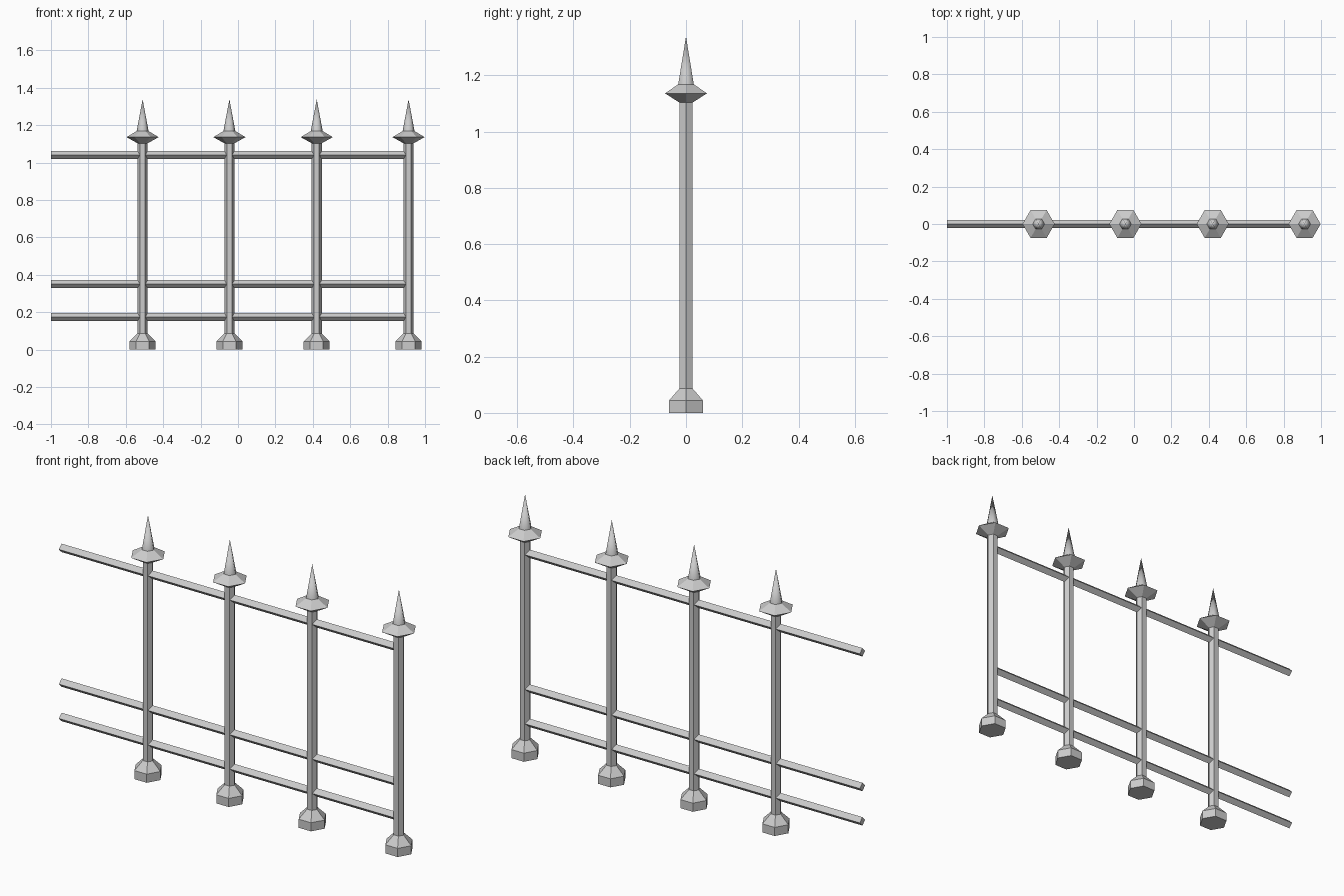
import bpy, bmesh
from math import cos, sin, pi
from mathutils import Vector, Matrix

if "Cube" in bpy.data.objects:
    bpy.data.objects.remove(bpy.data.objects["Cube"])


def make_object(name, bm, loc):
    bmesh.ops.recalc_face_normals(bm, faces=bm.faces)
    mesh = bpy.data.meshes.new(name)
    bm.to_mesh(mesh)
    bm.free()
    ob = bpy.data.objects.new(name, mesh)
    ob.location = loc
    bpy.context.collection.objects.link(ob)
    return ob


def lathe(name, profile, sides, loc):
    """Stack polygon rings from (radius, z) pairs; zero radius makes a tip."""
    bm = bmesh.new()
    rings = []
    for r, z in profile:
        n = sides if r > 0 else 1
        rings.append([bm.verts.new((r * cos(2 * pi * i / sides),
                                    r * sin(2 * pi * i / sides), z))
                      for i in range(n)])
    for a, b in zip(rings, rings[1:]):
        for i in range(sides):
            j = (i + 1) % sides
            if len(b) == 1:
                bm.faces.new((a[i], a[j], b[0]))
            else:
                bm.faces.new((a[i], a[j], b[j], b[i]))
    bm.faces.new(rings[0])
    if len(rings[-1]) > 1:
        bm.faces.new(rings[-1])
    return make_object(name, bm, loc)


# Hexagonal post: flared foot, shaft, collar and spike in one profile
POST = [(0.0695, 0), (0.0695, 0.044), (0.0268, 0.087), (0.0268, 1.103),
        (0.086, 1.136), (0.032, 1.168), (0, 1.338)]
POST_X = (-0.51, -0.046, 0.421, 0.912)
for k, x in enumerate(POST_X):
    post = lathe(f"fence_post_{k + 1}", POST, 6, (x, 0, 0))
    # soft shading on the spike only
    for f in post.data.polygons:
        f.use_smooth = len(f.vertices) == 3

# Diamond-section rails, running from the open end into the last post
X0, X1, R = -1.0, POST_X[-1], 0.0215
for name, z in (("bottom_rail", 0.174), ("middle_rail", 0.35), ("top_rail", 1.04)):
    rail = lathe(name, [(R, X0), (R, X1)], 4, (0, 0, z))
    rail.data.transform(Matrix.Rotation(pi / 2, 4, 'Y'))
